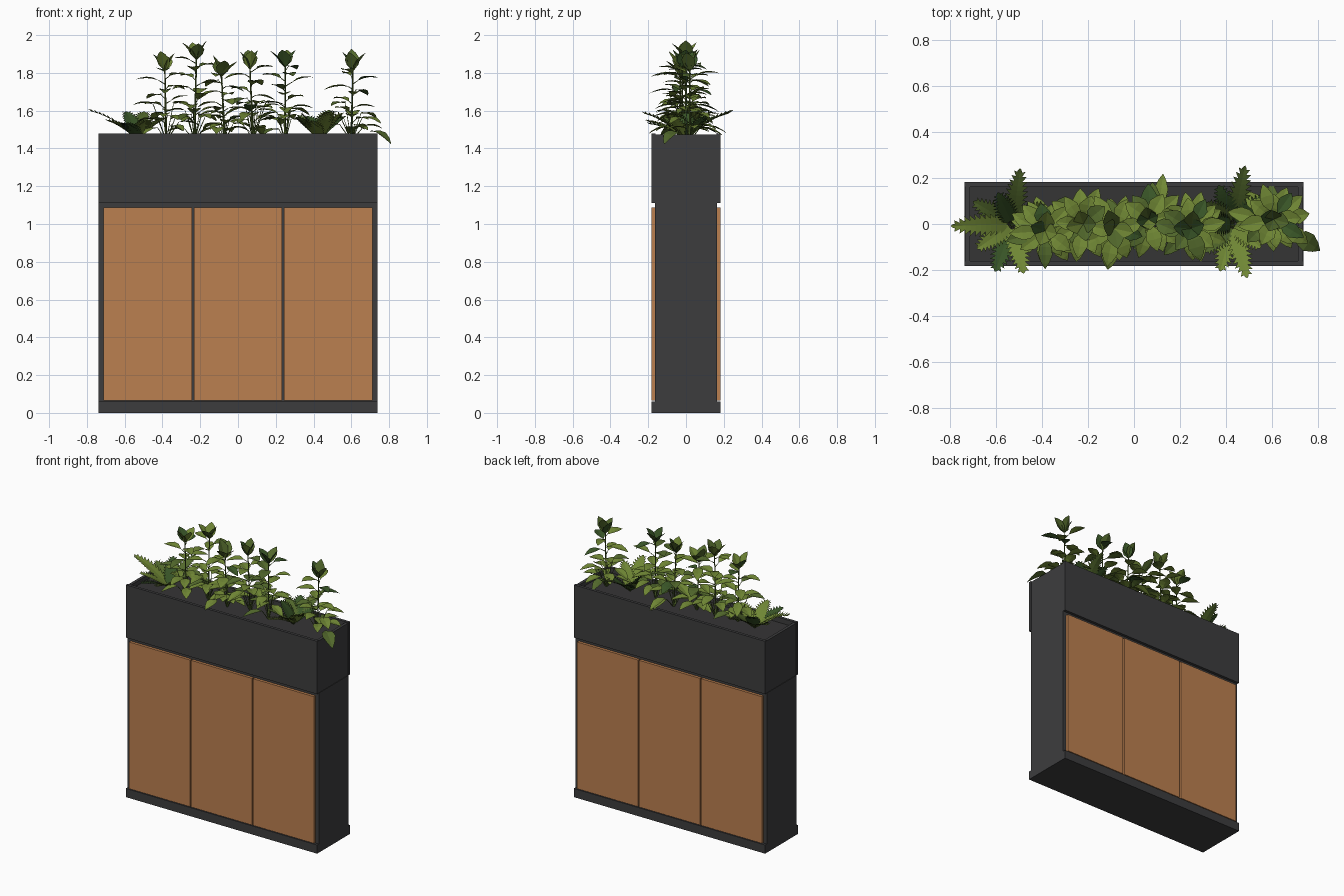
import bpy, bmesh, math, random
from mathutils import Vector, Matrix

if "Cube" in bpy.data.objects:
    bpy.data.objects.remove(bpy.data.objects["Cube"])

random.seed(7)
U = random.uniform


def material(name, rgb):
    m = bpy.data.materials.new(name)
    m.diffuse_color = (*rgb, 1)
    m.use_nodes = True
    m.node_tree.nodes["Principled BSDF"].inputs["Base Color"].default_value = m.diffuse_color
    return m


GREY = material("charcoal", (0.046, 0.046, 0.048))
SOIL = material("dark soil", (0.036, 0.035, 0.036))
WOOD = material("warm wood", (0.50, 0.215, 0.08))
LEAF = material("leaf green", (0.16, 0.24, 0.035))
MID = material("deep leaf green", (0.085, 0.14, 0.025))
DARK = material("dark fern green", (0.04, 0.09, 0.02))
GREENS = [LEAF, MID, DARK]


def finish(bm, name, mats):
    me = bpy.data.meshes.new(name)
    bm.to_mesh(me)
    bm.free()
    ob = bpy.data.objects.new(name, me)
    bpy.context.collection.objects.link(ob)
    for m in mats:
        me.materials.append(m)
    return ob


def box(name, x0, x1, y0, y1, z0, z1, mat):
    bm = bmesh.new()
    size = Matrix.Diagonal((x1 - x0, y1 - y0, z1 - z0, 1))
    mid = Matrix.Translation(((x0 + x1) / 2, (y0 + y1) / 2, (z0 + z1) / 2))
    bmesh.ops.create_cube(bm, size=1, matrix=mid @ size)
    return finish(bm, name, [mat])


# Cabinet carcass
X = 0.738
box("cabinet_body", -X, X, -0.163, 0.163, 0, 1.112, GREY)

# Plinths, doors and planter boards on both long sides
for s, side in ((-1, "front"), (1, "back")):
    def slab(name, x0, x1, inner, outer, z0, z1, mat):
        ya, yb = sorted((s * inner, s * outer))
        box(f"{side}_{name}", x0, x1, ya, yb, z0, z1, mat)
    slab("plinth", -X, X, 0.162, 0.182, 0, 0.06, GREY)
    for i in (-1, 0, 1):
        slab("door", i * 0.478 - 0.234, i * 0.478 + 0.234, 0.162, 0.182, 0.065, 1.088, WOOD)
    slab("planter_board", -X, X, 0.162, 0.182, 1.112, 1.48, GREY)

# Planter ends and soil
for s, side in ((-1, "left"), (1, "right")):
    xa, xb = sorted((s * 0.715, s * (X - 0.003)))
    box(f"{side}_planter_end", xa, xb, -0.163, 0.163, 1.112, 1.475, GREY)
box("soil", -0.716, 0.716, -0.163, 0.163, 1.112, 1.445, SOIL)


def frame(az, pitch):
    d = Vector((math.cos(az) * math.cos(pitch), math.sin(az) * math.cos(pitch), math.sin(pitch)))
    side = Vector((-math.sin(az), math.cos(az), 0))
    return d, side, d.cross(side)


def leaf(bm, base, az, pitch, length, width, mat, droop=0.25):
    # Broad leaf folded along its midrib
    d, side, up = frame(az, pitch)
    rows = []
    for t, w in ((0, 0.08), (0.28, 0.85), (0.55, 1), (0.82, 0.55), (1, 0.03)):
        c = base + d * length * t - Vector((0, 0, droop * length * t * t))
        o = side * width * w / 2
        lift = up * width * w * 0.12
        rows.append([bm.verts.new(p) for p in (c - o + lift, c, c + o + lift)])
    for a, b in zip(rows, rows[1:]):
        for k in (0, 1):
            bm.faces.new((a[k], b[k], b[k + 1], a[k + 1])).material_index = mat


def stem(bm, a, b, r=0.004):
    v = b - a
    mat = Matrix.Translation((a + b) / 2) @ v.to_track_quat('Z', 'Y').to_matrix().to_4x4()
    res = bmesh.ops.create_cone(bm, segments=4, radius1=r, radius2=r * 0.6,
                                depth=v.length, matrix=mat)
    for f in {f for w in res["verts"] for f in w.link_faces}:
        f.material_index = 1


def bush(name, x, y, top):
    bm = bmesh.new()
    root = Vector((x, y, 1.44))
    tip = Vector((x + U(-0.02, 0.02), y, top - 0.12))
    stem(bm, root, tip, 0.006)
    # Upright crown leaves
    for k in range(4):
        leaf(bm, tip, k * 1.57 + U(-0.4, 0.4), U(0.75, 1.25), U(0.11, 0.13), 0.075,
             random.choice((0, 1, 1, 2)), 0.05)
    # Leaves spiralling up the main stem
    for k in range(11):
        t = 0.25 + 0.07 * k
        p = root.lerp(tip, t)
        az = k * 2.4 + x * 9
        q = p + Vector((math.cos(az), math.sin(az), 0.6)) * U(0.015, 0.04)
        stem(bm, p, q, 0.003)
        leaf(bm, q, az, U(0.0, 0.6), U(0.10, 0.135), U(0.06, 0.08),
             random.choice((0, 0, 0, 1, 2)), 0.3)
    # Low side shoots spreading over the soil
    for k in range(11):
        az = k * 0.571 + U(-0.2, 0.2)
        r = U(0.02, 0.06)
        q = Vector((x + math.cos(az) * r * 1.3, y + math.sin(az) * r, U(1.50, 1.64)))
        stem(bm, root, q, 0.003)
        leaf(bm, q, az, U(-0.05, 0.5), U(0.10, 0.13), U(0.06, 0.075),
             random.choice((0, 0, 0, 1)), 0.35)
    finish(bm, name, GREENS)


for i, (x, y, top) in enumerate(((-0.38, -0.03, 1.93), (-0.23, 0.0, 1.99), (-0.07, -0.02, 1.90),
                                 (0.08, 0.02, 1.94), (0.25, -0.02, 1.95), (0.60, 0.02, 1.93))):
    bush(f"leafy_plant_{i + 1}", x, y, top)


def frond(bm, base, az, pitch, length, mat, droop):
    # Arching rib with paired pointed leaflets
    d, side, up = frame(az, pitch)
    n = 10

    def rib(t):
        return base + d * length * t - Vector((0, 0, droop * length * t * t))
    for k in range(n):
        t = 0.1 + 0.9 * k / n
        a, b = rib(t), rib(t + 0.9 / n)
        w = 0.048 * math.sin(math.pi * (0.2 + 0.72 * t)) + 0.004
        for s in (-1, 1):
            point = b + d * 0.012 + side * s * w + up * 0.006
            hip = a + side * s * w * 0.5
            f = bm.faces.new([bm.verts.new(p) for p in (a, hip, point, b)])
            f.material_index = mat
    stem(bm, base, rib(0.1), 0.003)
    leaf(bm, rib(0.97), az, pitch - droop, length * 0.09, 0.02, mat, 0)


def fern(name, x, y, specs):
    bm = bmesh.new()
    for deg, pitch, length, mat in specs:
        frond(bm, Vector((x, y, 1.45)), math.radians(deg), pitch, length, mat, 0.25)
    finish(bm, name, GREENS)


fern("left_fern", -0.53, 0.0, ((182, 0.75, 0.34, 0), (150, 0.7, 0.24, 1), (82, 0.75, 0.31, 1),
                               (115, 0.95, 0.24, 2), (215, 0.7, 0.23, 0), (250, 0.6, 0.25, 2),
                               (283, 0.65, 0.26, 0), (30, 0.8, 0.22, 1), (335, 0.8, 0.22, 0)))
fern("right_fern", 0.43, 0.0, ((78, 0.75, 0.33, 1), (110, 0.8, 0.24, 2), (140, 0.9, 0.22, 1),
                               (40, 0.8, 0.24, 2), (285, 0.75, 0.31, 0), (255, 0.65, 0.25, 0),
                               (225, 0.8, 0.23, 1), (320, 0.9, 0.24, 0), (180, 1.1, 0.2, 2)))

# Loose leaves hanging over the rim
bm = bmesh.new()
leaf(bm, Vector((0.70, -0.04, 1.49)), -0.6, 0.1, 0.135, 0.085, 1, 0.6)
leaf(bm, Vector((0.11, 0.08, 1.52)), 1.45, 0.1, 0.14, 0.06, 0, 0.4)
leaf(bm, Vector((-0.10, -0.09, 1.51)), -1.7, 0.1, 0.11, 0.07, 0, 0.4)
finish(bm, "rim_leaves", GREENS)
